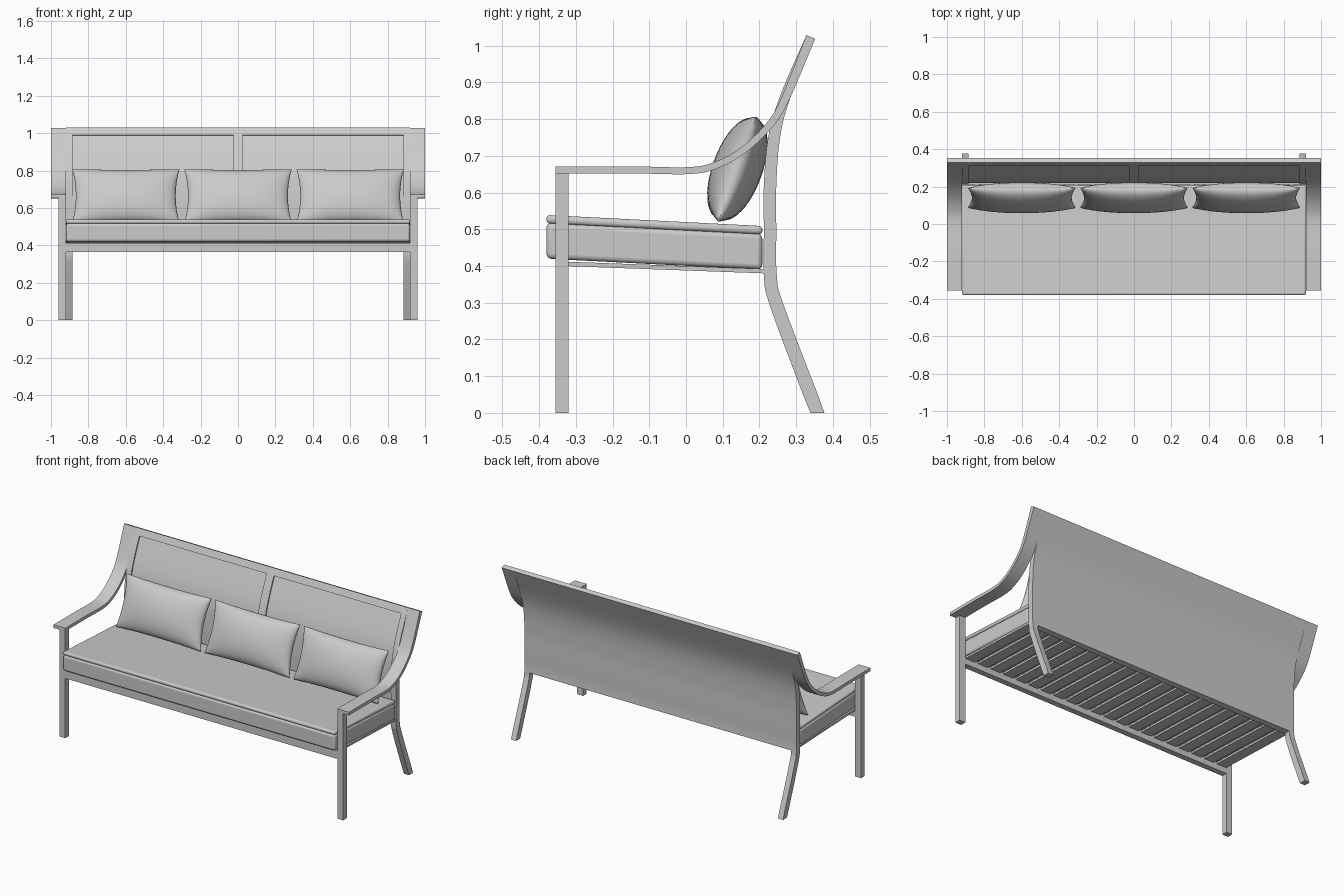
import bpy, bmesh, math
from mathutils import Vector, Matrix

cube = bpy.data.objects.get("Cube")
if cube:
    bpy.data.objects.remove(cube, do_unlink=True)

GREY = (0.6, 0.6, 0.6, 1)
mat = bpy.data.materials.new("plain grey")
mat.use_nodes = True
mat.diffuse_color = GREY
next(n for n in mat.node_tree.nodes if n.type == "BSDF_PRINCIPLED").inputs["Base Color"].default_value = GREY


def finish(name, bm, bevel=0.0, segments=2):
    bmesh.ops.recalc_face_normals(bm, faces=bm.faces)
    mesh = bpy.data.meshes.new(name)
    bm.to_mesh(mesh)
    bm.free()
    mesh.materials.append(mat)
    ob = bpy.data.objects.new(name, mesh)
    bpy.context.collection.objects.link(ob)
    if bevel:
        mod = ob.modifiers.new("soft edges", "BEVEL")
        mod.width, mod.segments = bevel, segments
    bpy.ops.object.select_all(action="DESELECT")
    ob.select_set(True)
    bpy.context.view_layer.objects.active = ob
    bpy.ops.object.shade_smooth_by_angle(angle=math.radians(35))
    return ob


def prism(name, outline, x0, x1, bevel=0.0, segments=2):
    """Extrude a closed (y, z) outline from x0 to x1."""
    bm = bmesh.new()
    face = bm.faces.new([bm.verts.new((x0, y, z)) for y, z in outline])
    new = bmesh.ops.extrude_face_region(bm, geom=[face])["geom"]
    bmesh.ops.translate(bm, vec=(x1 - x0, 0, 0),
                        verts=[v for v in new if isinstance(v, bmesh.types.BMVert)])
    return finish(name, bm, bevel, segments)


def box(name, x0, x1, y0, y1, z0, z1, bevel=0.0):
    return prism(name, [(y0, z0), (y1, z0), (y1, z1), (y0, z1)], x0, x1, bevel)


def spline(points, steps=6):
    """Smooth curve through points of (y, z, half thickness)."""
    p = [Vector(q) for q in points]
    p = [2 * p[0] - p[1]] + p + [2 * p[-1] - p[-2]]
    out = []
    for a, b, c, d in zip(p, p[1:], p[2:], p[3:]):
        for i in range(steps):
            t = i / steps
            out.append(0.5 * (2 * b + (c - a) * t + (2 * a - 5 * b + 4 * c - d) * t * t
                              + (3 * b - a - 3 * c + d) * t ** 3))
    return out + [p[-2]]


def ribbon(path, recess=0.0):
    """Outline of a thick curve, with its front side set back by recess."""
    front, back = [], []
    for i, q in enumerate(path):
        t = path[min(i + 1, len(path) - 1)] - path[max(i - 1, 0)]
        n = Vector((t.y, -t.x)).normalized()
        if q.y < 0.001:                      # feet are cut level with the floor
            n = Vector((1, 0))
        c = Vector((q.x, q.y))
        back.append(c + n * q.z)
        front.append(c - n * (q.z - recess))
    return front + back[::-1]


def trim(path, low, high=2.0):
    """Part of a rising path between two heights."""
    out = []
    for a, b in zip(path, path[1:]):
        for h in (low, high):
            if a.y < h < b.y:
                out.append(a.lerp(b, (h - a.y) / (b.y - a.y)))
        if low <= b.y <= high:
            out.append(b)
    return sorted(out, key=lambda q: q.y)


# Curved back: posts running into the rear legs, panel and frame
back_path = spline([(0.358, 0, 0.019), (0.25, 0.285, 0.018), (0.23, 0.37, 0.0175),
                    (0.229, 0.5, 0.017), (0.229, 0.62, 0.017), (0.24, 0.75, 0.016),
                    (0.27, 0.86, 0.014), (0.34, 1.024, 0.013)])
arm_path = spline([(-0.355, 0.662, 0.0095), (-0.15, 0.662, 0.0095), (0.01, 0.66, 0.0095),
                   (0.085, 0.676, 0.0095), (0.155, 0.715, 0.0095), (0.224, 0.78, 0.0095),
                   (0.268, 0.85, 0.011), (0.34, 1.024, 0.013)])
for label, s in (("left", 1), ("right", -1)):
    prism(label + "_rear_leg_and_post", ribbon(back_path), s * 0.885, s * 0.92)
    prism(label + "_armrest", ribbon(arm_path), s * 0.92, s)
    box(label + "_front_leg", s * 0.92, s * 0.96, -0.355, -0.32, 0, 0.655)
prism("back_panel", ribbon(trim(back_path, 0.365), 0.008), -0.885, 0.885)
prism("back_top_rail", ribbon(trim(back_path, 0.985)), -0.885, 0.885)
prism("back_bottom_rail", ribbon(trim(back_path, 0.365, 0.42)), -0.885, 0.885)
prism("back_centre_stile", ribbon(trim(back_path, 0.4)), -0.025, 0.025)

# Seat frame: front rail and sloping slats
box("front_rail", -0.92, 0.92, -0.355, -0.32, 0.365, 0.412)
slats = 21
for i in range(slats):
    x = -0.885 + 1.77 * i / (slats - 1)
    prism(f"seat_slat_{i + 1}", [(-0.33, 0.4), (0.215, 0.38), (0.215, 0.392), (-0.33, 0.412)],
          x - 0.033, x + 0.033)

# Seat cushion: thick body with a thin pad on top
prism("seat_cushion_body", [(-0.38, 0.42), (0.208, 0.39), (0.208, 0.488), (-0.38, 0.518)],
      -0.92, 0.92, 0.014, 4)
prism("seat_cushion_top", [(-0.38, 0.516), (0.208, 0.486), (0.208, 0.509), (-0.38, 0.539)],
      -0.92, 0.92, 0.01, 4)


def pillow(name, x, w=0.287, h=0.152, depth=0.068):
    bm = bmesh.new()
    for side in (-1, 1):
        grid = bmesh.ops.create_grid(bm, x_segments=28, y_segments=20, size=1)
        for vert in grid["verts"]:
            u, v = (math.sin(c * math.pi / 2) for c in vert.co.xy)
            puff = max(0, (1 - u * u) * (1 - v * v)) ** 0.45
            vert.co = (u * w * (1 - 0.07 * (1 - v * v)), side * depth * puff,
                       v * h * (1 - 0.04 * (1 - u * u)))
    bmesh.ops.remove_doubles(bm, verts=bm.verts, dist=0.0004)
    bmesh.ops.transform(bm, verts=bm.verts, matrix=Matrix.Translation((x, 0.14, 0.664))
                        @ Matrix.Rotation(math.radians(-20), 4, "X"))
    ob = finish(name, bm)
    for p in ob.data.polygons:
        p.use_smooth = True


# Loose pillows leaning on the back
for label, x in (("right", -0.6), ("centre", 0), ("left", 0.6)):
    pillow(label + "_pillow", x)
